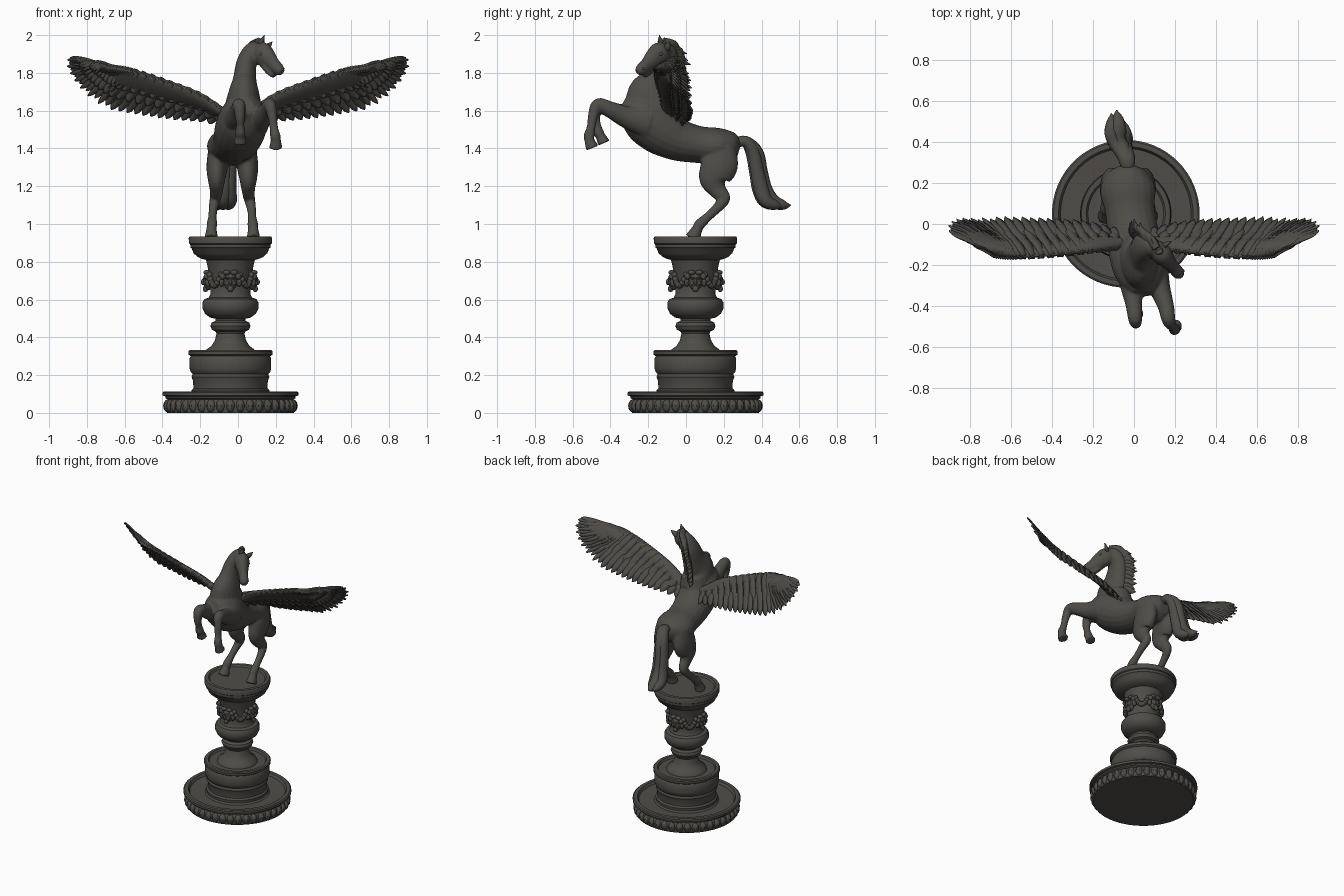
import bpy, bmesh, math
from mathutils import Vector, Matrix

stone = bpy.data.materials.new("dark stone")
stone.diffuse_color = (0.08, 0.074, 0.065, 1)
CX, CY = -0.04, 0.05          # pedestal axis


def curve(pts, t):
    """Catmull-Rom point at t in 0..1, for points of any dimension."""
    f = t * (len(pts) - 1)
    i = min(int(f), len(pts) - 2)
    f -= i
    p0, p1, p2, p3 = pts[max(i - 1, 0)], pts[i], pts[i + 1], pts[min(i + 2, len(pts) - 1)]
    return [0.5 * (2 * b + (c - a) * f + (2 * a - 5 * b + 4 * c - d) * f * f
                   + (3 * b - a - 3 * c + d) * f ** 3) for a, b, c, d in zip(p0, p1, p2, p3)]


def loft(bm, rings):
    """Skin closed rings of points and cap both ends."""
    vs = [[bm.verts.new(p) for p in r] for r in rings]
    n = len(vs[0])
    faces = [bm.faces.new((a[i], a[(i + 1) % n], b[(i + 1) % n], b[i]))
             for a, b in zip(vs, vs[1:]) for i in range(n)]
    faces += [bm.faces.new(vs[0]), bm.faces.new(vs[-1])]
    bmesh.ops.recalc_face_normals(bm, faces=faces)


def tube(bm, pts, side=(1, 0, 0), seg=20, sub=5):
    """Elliptic tube through (x, y, z, half width, half depth) points."""
    n = (len(pts) - 1) * sub
    st = [curve(pts, i / n) for i in range(n + 1)]
    rings = []
    for i, s in enumerate(st):
        t = (Vector(st[min(i + 1, n)][:3]) - Vector(st[max(i - 1, 0)][:3])).normalized()
        v = t.cross(Vector(side)).normalized()
        u = v.cross(t)
        a, b = max(s[3], .002), max(s[4], .002)
        rings.append([Vector(s[:3]) + u * a * math.cos(k * math.tau / seg)
                      + v * b * math.sin(k * math.tau / seg) for k in range(seg)])
    loft(bm, rings)


def blob(bm, c, size, mat=Matrix(), seg=12):
    bmesh.ops.create_uvsphere(bm, u_segments=seg, v_segments=seg * 2 // 3, radius=1,
                              matrix=mat @ Matrix.Translation(c) @ Matrix.Diagonal((*size, 1)))


def finish(bm, name, angle=40):
    me = bpy.data.meshes.new(name)
    bm.to_mesh(me)
    bm.free()
    me.materials.append(stone)
    ob = bpy.data.objects.new(name, me)
    bpy.context.collection.objects.link(ob)
    bpy.ops.object.select_all(action='DESELECT')
    ob.select_set(True)
    bpy.context.view_layer.objects.active = ob
    bpy.ops.object.shade_smooth_by_angle(angle=math.radians(angle))
    return ob


# Turned pedestal
profile = [(.335, 0), (.34, .02), (.34, .05), (.33, .07), (.345, .078), (.345, .088), (.36, .092),
           (.36, .108), (.352, .114), (.328, .114), (.318, .095), (.215, .09), (.205, .1), (.207, .12),
           (.196, .13), (.198, .17), (.206, .19), (.2, .205), (.21, .215), (.216, .235), (.216, .29),
           (.21, .3), (.222, .308), (.223, .325), (.217, .332), (.195, .332), (.188, .318), (.135, .318),
           (.128, .335), (.1, .355), (.082, .385), (.074, .42), (.08, .432), (.098, .44), (.106, .46),
           (.1, .478), (.08, .488), (.078, .498), (.108, .505), (.135, .525), (.149, .555), (.148, .585),
           (.138, .602), (.115, .61), (.105, .63), (.108, .68), (.115, .74), (.124, .79), (.13, .81),
           (.15, .815), (.172, .825), (.195, .845), (.205, .87), (.212, .875), (.213, .892), (.22, .897),
           (.221, .925), (.216, .934), (.193, .934), (.184, .922), (.01, .922)]
bm = bmesh.new()
loft(bm, [[(CX + r * math.cos(k * math.tau / 64), CY + r * math.sin(k * math.tau / 64), z)
           for k in range(64)] for r, z in profile])
finish(bm, "pedestal", 35)

# Row of rounded lobes around the foot
bm = bmesh.new()
for i in range(40):
    m = Matrix.Translation((CX, CY, 0)) @ Matrix.Rotation(i * math.tau / 40, 4, 'Z')
    blob(bm, (.328, 0, .037), (.029, .026, .036), m, 9)
finish(bm, "foot_trim")

# Four carved faces with hanging garlands between them
bm = bmesh.new()
for q in range(4):
    m = Matrix.Translation((CX, CY, 0)) @ Matrix.Rotation(q * math.pi / 2, 4, 'Z')
    blob(bm, (.117, 0, .695), (.027, .036, .046), m)
    blob(bm, (.145, 0, .693), (.011, .008, .016), m)                    # nose
    blob(bm, (.132, 0, .657), (.014, .016, .018), m)                    # chin
    for s in (-1, 1):
        blob(bm, (.138, s * .015, .713), (.009, .014, .006), m)         # brow
        blob(bm, (.135, s * .018, .687), (.011, .011, .012), m)         # cheek
        blob(bm, (.122, s * .042, .722), (.02, .016, .018), m)          # hair
        blob(bm, (.118, s * .046, .69), (.018, .013, .022), m)
        blob(bm, (.125, s * .02, .743), (.018, .02, .014), m)
    for i in range(9):                                                  # garland
        a = math.radians(25 + i * 5)
        z = .675 + .055 * ((i - 4) / 4) ** 2
        blob(bm, (.122 * math.cos(a), .122 * math.sin(a), z), (.016, .016, .017), m, 9)
finish(bm, "carved_faces")

# Horse: overlapping tubes fused by a remesh
bm = bmesh.new()
tube(bm, [(-.03, .28, 1.385, .04, .04), (-.03, .245, 1.395, .1, .085), (-.03, .17, 1.41, .135, .098),
          (-.02, .07, 1.42, .122, .098), (-.005, -.04, 1.445, .125, .112), (.01, -.13, 1.495, .135, .132),
          (.03, -.22, 1.56, .13, .13), (.035, -.29, 1.6, .1, .095), (.035, -.34, 1.62, .05, .045)])
tube(bm, [(.025, -.16, 1.56, .11, .13), (.03, -.185, 1.67, .088, .132), (.035, -.145, 1.76, .063, .095),
          (.045, -.115, 1.85, .054, .077), (.075, -.11, 1.91, .05, .06), (.11, -.125, 1.935, .036, .04)])
HS = Vector((.15, .135, 0)).normalized()        # sideways axis of the turned head
tube(bm, [(.095, -.095, 1.935, .025, .03), (.125, -.135, 1.905, .051, .062), (.155, -.17, 1.877, .043, .056),
          (.187, -.205, 1.845, .031, .04), (.216, -.238, 1.817, .031, .032), (.232, -.255, 1.803, .018, .018)], HS)
tube(bm, [(.135, -.16, 1.86, .03, .03), (.165, -.195, 1.81, .023, .02), (.192, -.222, 1.783, .018, .013)], HS)
# front legs, raised
tube(bm, [(.1, -.2, 1.54, .065, .09), (.125, -.31, 1.565, .052, .06), (.155, -.4, 1.605, .04, .044),
          (.168, -.465, 1.63, .034, .036), (.18, -.49, 1.58, .026, .028), (.19, -.503, 1.51, .022, .023),
          (.197, -.513, 1.468, .028, .029), (.2, -.512, 1.445, .027, .026), (.2, -.496, 1.402, .036, .036)])
tube(bm, [(-.03, -.2, 1.54, .065, .09), (-.01, -.32, 1.57, .052, .06), (0, -.4, 1.605, .04, .044),
          (.006, -.465, 1.628, .034, .036), (.01, -.482, 1.57, .026, .028), (.012, -.472, 1.52, .022, .023),
          (.012, -.463, 1.485, .028, .029), (.012, -.452, 1.465, .027, .026), (.012, -.435, 1.428, .036, .034)])
# hind legs
for s in (-1, 1):
    tube(bm, [(-.03 + s * x, y, z, a, b) for x, y, z, a, b in
              [(.065, .185, 1.41, .06, .08), (.08, .175, 1.31, .057, .1), (.084, .145, 1.24, .047, .078),
               (.084, .163, 1.185, .036, .05), (.09, .2, 1.135, .03, .035), (.1, .17, 1.09, .025, .027),
               (.105, .118, 1.04, .022, .024), (.108, .075, 1.0, .028, .029), (.11, .06, .975, .027, .028),
               (.112, .035, .924, .037, .042)]])
horse = finish(bm, "horse")
rm = horse.modifiers.new("fuse", 'REMESH')
rm.mode, rm.voxel_size, rm.use_smooth_shade = 'VOXEL', .007, True
sm = horse.modifiers.new("soften", 'SMOOTH')
sm.factor, sm.iterations = .5, 5

# Ears, eyes and nostril rims
bm = bmesh.new()
tube(bm, [(.112, -.128, 1.935, .016, .012), (.125, -.135, 1.965, .018, .011), (.14, -.14, 2.0, .001, .001)], HS, 12)
tube(bm, [(.145, -.105, 1.925, .016, .012), (.162, -.096, 1.943, .017, .011), (.182, -.085, 1.965, .001, .001)], HS, 12)
for s in (-1, 1):
    blob(bm, Vector((.15, -.162, 1.9)) + HS * s * .039, (.011, .011, .01))
    blob(bm, Vector((.222, -.243, 1.822)) + HS * s * .02, (.01, .01, .009))
finish(bm, "ears_and_eyes", 60)

# Mane tufts down the neck, plus a forelock
bm = bmesh.new()
crest = [(.1, -.09, 1.955), (.055, -.055, 1.91), (.035, -.05, 1.84), (.025, -.065, 1.76), (.02, -.07, 1.66)]
for i in range(14):
    x, y, z = curve(crest, i / 13)
    w = .022 + .006 * (i % 2)
    tube(bm, [(x + .01, y - .03, z + .01, .02, w), (x - .012, y + .012, z, .02, w),
              (x - .035, y + .035, z - .018, .014, w * .6),
              (x - .042, y + .05 + .012 * (i % 3), z - .03, .001, .001)], seg=8, sub=3)
tube(bm, [(.115, -.115, 1.955, .015, .015), (.14, -.15, 1.945, .018, .012), (.165, -.18, 1.905, .002, .002)], HS, 10)
finish(bm, "mane", 60)

# Tail of three twisting locks
bm = bmesh.new()
for dx, dy, k in ((-.026, .006, 1), (.026, -.006, .95), (0, .014, 1.03), (0, -.014, .93)):
    tube(bm, [(-.03, .25, 1.425, .028, .028), (-.035 + dx * .4, .315, 1.437, .03, .03),
              (-.055 + dx * .7, .362 + dy, 1.38, .033, .034), (-.065 + dx, .383 + dy, 1.28, .032, .036),
              (-.07 + dx, .402 + dy, 1.19, .035, .04), (-.075 + dx * 1.2, .445 * k, 1.125, .038, .036),
              (-.08 + dx, .5 * k, 1.1, .028, .026), (-.085 + dx, .54 * k, 1.1, .002, .002)], seg=14)
finish(bm, "tail", 60)

# Wing: thick leading panel and layered feathers, mirrored
lead = [(.06, -.12, 1.59), (.2, -.135, 1.685), (.38, -.155, 1.755), (.55, -.163, 1.81),
        (.67, -.15, 1.822), (.78, -.11, 1.84), (.88, -.05, 1.87)]
tips = [(.06, -.03, 1.51), (.2, .005, 1.54), (.33, .02, 1.55), (.45, .025, 1.565), (.57, .03, 1.585),
        (.69, .03, 1.61), (.78, .025, 1.665), (.84, .025, 1.725), (.88, .015, 1.78),
        (.905, -.01, 1.835), (.9, -.045, 1.88)]
N = Vector((-.3, .76, .6)).normalized()         # upper side of the wing


def base_at(u):
    return Vector(curve(lead, u if u < .5 else .5 + (u - .5) * .4))


def feather(bm, a, b, w, lift):
    d = b - a
    side = N.cross(d).normalized()
    rows = []
    for t, k in ((0, .6), (.3, .9), (.6, 1), (.8, .95), (.93, .6), (1, .08)):
        c = a + d * t + N * (lift + .012 * math.sin(t * math.pi))
        rows.append([bm.verts.new(c + side * w * k * s + N * (.004 if s == 0 else 0)) for s in (-1, 0, 1)])
    for r, q in zip(rows, rows[1:]):
        for j in (0, 1):
            bm.faces.new((r[j], r[j + 1], q[j + 1], q[j]))


bm = bmesh.new()
for i in range(30):                              # flight feathers
    u = i / 29
    tip = Vector(curve(tips, u))
    if i % 2 and u > .5:
        tip -= (tip - base_at(u)) * .05
    feather(bm, base_at(u), tip, .027 if u < .55 else .019, .002 * (i % 2))
for reach, count, w in ((.72, 22, .028), (.48, 22, .026)):    # coverts on both sides
    for i in range(count):
        u = i / (count - 1) * .93
        a, b = base_at(u), Vector(curve(tips, u))
        for s in (-1, 1):
            feather(bm, a, a + (b - a) * reach, w, s * (.006 if reach > .6 else .011))
feathers = finish(bm, "wing_feathers", 40)
so = feathers.modifiers.new("thickness", 'SOLIDIFY')
so.thickness, so.offset = .007, 0

bm = bmesh.new()
rings = []
for i in range(25):
    u = i / 24 * .8
    a, b = base_at(u), Vector(curve(tips, u))
    h = (b - a) * (.27 if u < .6 else .27 - (u - .6) * .8)
    th = .03 - .026 * u
    rings.append([a + h * (.96 - math.cos(k * math.tau / 16))
                  + N * (th * math.sin(k * math.tau / 16) * (1.2 + .5 * math.cos(math.pi + k * math.tau / 16 + math.pi)) * .7 + .006)
                  for k in range(16)])
loft(bm, rings)
arm = finish(bm, "wing_arm", 60)
for ob in (feathers, arm):
    ob.modifiers.new("mirror", 'MIRROR').use_mirror_merge = False
